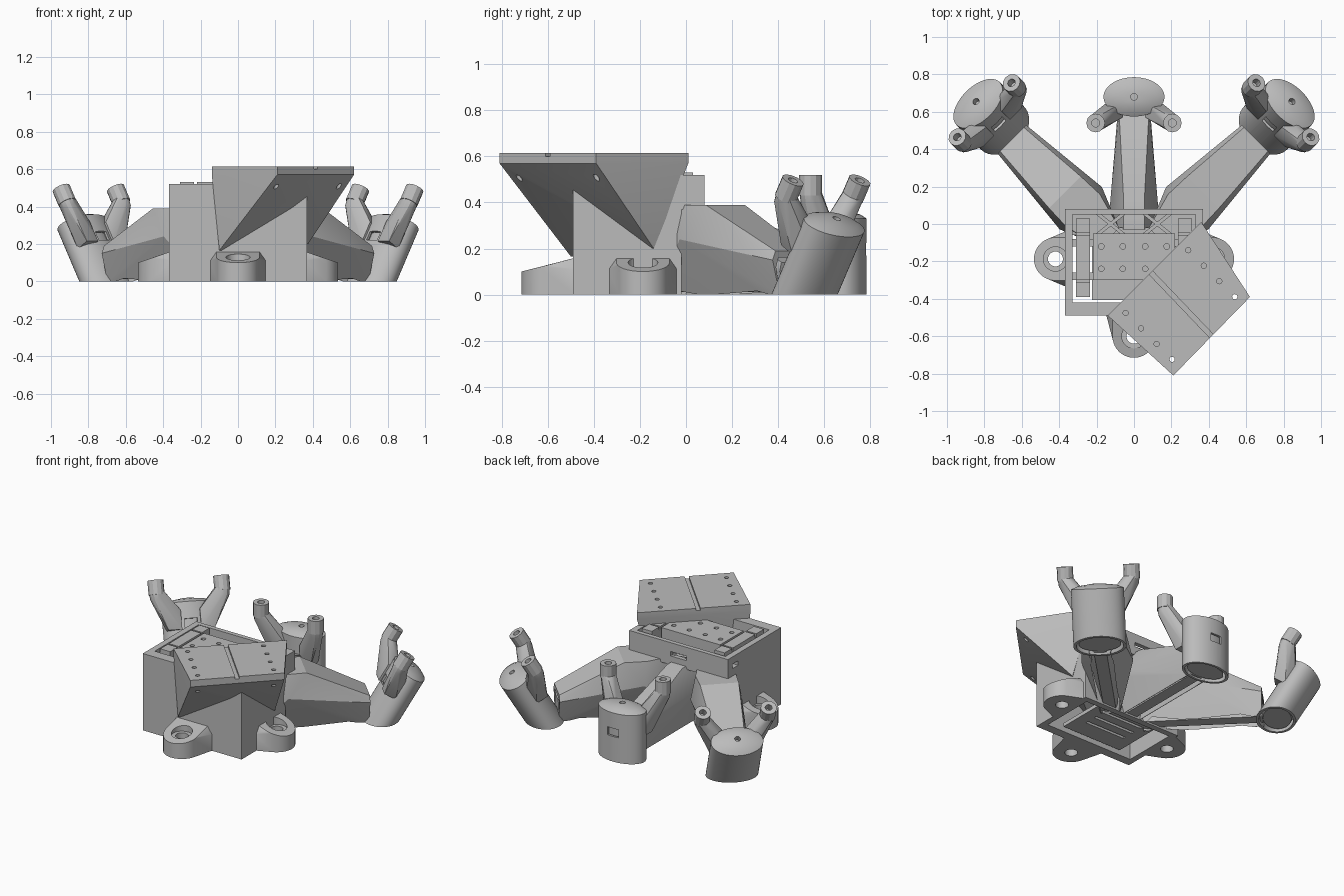
import bpy, bmesh
from math import radians, cos, sin, pi
from mathutils import Matrix, Vector

if "Cube" in bpy.data.objects:
    bpy.data.objects.remove(bpy.data.objects["Cube"], do_unlink=True)

GREY = (0.5, 0.5, 0.5, 1)
grey = bpy.data.materials.new("plain_grey")
grey.diffuse_color = GREY
grey.use_nodes = True
grey.node_tree.nodes["Principled BSDF"].inputs["Base Color"].default_value = GREY


def hull(name, points, matrix=Matrix()):
    """Convex solid around a few points."""
    bm = bmesh.new()
    for p in points:
        bm.verts.new(matrix @ Vector(p))
    result = bmesh.ops.convex_hull(bm, input=bm.verts)
    loose = [g for g in result["geom_interior"] if isinstance(g, bmesh.types.BMVert)]
    bmesh.ops.delete(bm, geom=loose, context="VERTS")
    bmesh.ops.dissolve_limit(bm, angle_limit=radians(1), verts=bm.verts, edges=bm.edges)
    bmesh.ops.recalc_face_normals(bm, faces=bm.faces)
    mesh = bpy.data.meshes.new(name)
    bm.to_mesh(mesh)
    bm.free()
    mesh.materials.append(grey)
    obj = bpy.data.objects.new(name, mesh)
    bpy.context.collection.objects.link(obj)
    return obj


def box(name, x, y, z, matrix=Matrix()):
    return hull(name, [(a, b, c) for a in x for b in y for c in z], matrix)


def ring(rx, ry, z, cx=0, cy=0, n=40):
    return [(cx + rx * cos(2 * pi * i / n), cy + ry * sin(2 * pi * i / n), z) for i in range(n)]


def tube(name, r, z, cx=0, cy=0, matrix=Matrix(), n=24):
    return hull(name, ring(r, r, z[0], cx, cy, n) + ring(r, r, z[1], cx, cy, n), matrix)


def cut(obj, *cutters):
    """Subtract the cutters and throw them away."""
    bpy.context.view_layer.objects.active = obj
    for cutter in cutters:
        cutter.hide_render = True
        mod = obj.modifiers.new("cut", "BOOLEAN")
        mod.operation = "DIFFERENCE"
        mod.solver = "EXACT"
        mod.object = cutter
        bpy.ops.object.modifier_apply(modifier=mod.name)
        bpy.data.objects.remove(cutter, do_unlink=True)
    return obj


def below(z):
    return box("c", (-2, 2), (-2, 2), (-1, z))


def spin(degrees):
    return Matrix.Rotation(radians(degrees), 4, "Z")


# Open housing with an overhanging collar at the back
housing = box("housing_walls", (-.37, .37), (-.49, -.02), (0, .38))
cut(housing, box("c", (-.33, .33), (-.43, -.06), (-.1, .5)))
collar = box("housing_collar", (-.37, .37), (-.49, .08), (.37, .52))
cut(collar, box("c", (-.33, .33), (-.42, .05), (.3, .6)),
    box("c", (-.06, .06), (.03, .1), (.43, .46)),
    box("c", (-.4, -.3), (-.03, .03), (.44, .47)))

# Slotted floor, drilled centre plate, side rails and braces inside the housing
floor = box("housing_floor", (-.225, .225), (-.405, -.05), (.015, .04))
cut(floor, *[box("c", (-.15, .15), (y, y + .02), (-.1, .1)) for y in (-.28, -.2, -.12)])
plate = box("centre_plate", (-.22, .22), (-.3, -.05), (.44, .53))
cut(plate, *[tube("c", .015, (.5, .6), x, y, n=12)
             for x in (-.175, -.06, .06, .175) for y in (-.12, -.24)])
for side, s in (("left", 1), ("right", -1)):
    rail = box(side + "_rail", (s * .235, s * .31), (-.39, .03), (.4, .53))
    cut(rail, *[box("c", (s * .2, s * .33), (y, y + .012), (.51, .6)) for y in (-.31, -.06)])
    for n, (a, b) in enumerate(((.05, .2), (.2, .05))):
        hull(f"{side}_brace_{n}", [(s * (x + d), y, z) for x, y in ((a, .06), (b, -.06))
                                   for d in (-.015, .015) for z in (.4, .44)])
for n, y in enumerate((-.28, -.1)):
    box(f"cross_beam_{n}", (-.34, .34), (y - .02, y + .02), (.38, .45))

# Screw ears, each drawn outwards along -y from its wall
for name, reach, matrix in (
        ("front_ear", .11, Matrix.Translation((0, -.49, 0))),
        ("left_ear", .05, Matrix.Translation((.37, -.187, 0)) @ spin(90)),
        ("right_ear", .05, Matrix.Translation((-.37, -.187, 0)) @ spin(-90))):
    tip = reach + .115
    arc = [p for p in ring(.115, .115, 0, 0, -reach) if p[1] <= -reach + .01]
    points = arc + [(x, y, .155 + .055 * y / tip) for x, y, z in arc]
    for s in (-1, 1):
        points += [(s * .15, .01, 0), (s * .15, .01, .11), (s * .115, .01, .16)]
    ear = hull(name, points, matrix)
    cut(ear, tube("c", .04, (-.1, .4), 0, -reach, matrix),
        tube("c", .065, (.105, .4), 0, -reach, matrix))

# Angled bracket: slab on top, wedge tapering down into the housing corner
corners = [(.36, .01), (.62, -.39), (.21, -.81), (-.14, -.49)]
bracket = hull("angled_bracket", [(x, y, z) for x, y in corners for z in (.57, .615)]
               + [(.375, -.14, .2), (-.1, -.5, .165)])
inner, outer = Vector((.09, -.26)), Vector((.415, -.6))
along = outer - inner
across = Vector((-along.y, along.x)).normalized() * .013
groove = [(*(p + k * across), z) for p in (inner - along * .2, outer + along * .2)
          for k in (-1, 1) for z in (.6, .7)]
drills = [tube("c", .014, (.3 if i == 3 else .58, .7), x0 + .083 * i, y0 - .083 * i, n=12)
          for x0, y0 in ((.29, -.14), (-.045, -.475)) for i in range(4)]
cut(bracket, hull("c", groove), *drills)


def leg(name, points, matrix):
    """Leg shell with a core beam, leaving a narrow groove underneath."""
    shell = hull(name, points, matrix)
    cut(shell, hull("c", [(x * .8, y, z - .03 if z > .05 else -.05) for x, y, z in points], matrix))
    beam = hull(name + "_core", [(x * .6, y, max(z - .05, .012)) for x, y, z in points], matrix)
    return shell, beam


def mirrored(points):
    return [(s * t, r, z) for t, r, z in points for s in (-1, 1)]


def pod(name, matrix, window_y, rise):
    """Oval pod with a two-armed fork; its local origin is the top centre."""
    body = hull(name + "_pod", ring(.163, .105, -.7, n=48) + ring(.163, .105, -.03, n=48)
                + ring(.12, .077, -.012, n=48) + ring(.03, .03, 0, n=48), matrix)
    cavity = hull("c", ring(.145, .09, -.8, n=48) + ring(.145, .09, -.06, n=48), matrix)
    window = box("c", (-.04, .04), window_y, (-.19, -.135), matrix)
    cut(body, cavity, window, tube("c", .018, (-.04, .1), matrix=matrix, n=16), below(0))
    core = hull(name + "_pod_core", ring(.13, .075, -.7) + ring(.13, .075, -.05), matrix)
    cut(core, below(.012))
    for side, s in (("left", 1), ("right", -1)):
        x, y = s * .205, -.14
        post = tube(f"{name}_{side}_fork_post", .05, (rise - .09, rise), x, y, matrix, 12)
        cut(post, tube("c", .022, (rise - .05, rise + .1), x, y, matrix, 12))
        foot = [(s * t, r, z) for t in (.06, .145) for r in (-.11, -.03) for z in (-.2, -.08)]
        hull(f"{name}_{side}_fork_arm", ring(.048, .048, rise - .07, x, y, 12)
             + ring(.042, .042, rise - .12, x, y, 12) + foot, matrix)


# Middle leg with its upright pod, window facing outwards
leg("middle_leg", mirrored([
    (.055, -.03, .39), (.055, .12, .39), (.08, .6, .21),
    (.13, -.03, .24), (.13, .08, .24), (.087, .6, .16),
    (.065, -.03, 0), (.065, .1, 0), (.065, .6, 0)]), Matrix())
pod("middle", Matrix.Translation((0, .68, .36)), (.05, .2), .16)

# Side legs with pods leaning outwards, windows facing inwards
for side, s in (("left", 1), ("right", -1)):
    turn = spin(-45 * s)
    leg(side + "_leg", mirrored([
        (.07, -.1, .39), (.125, .1, .39), (.12, .24, .39), (.09, .64, .19),
        (.07, -.1, .24), (.16, .12, .24), (.108, .64, .15),
        (.06, -.1, 0), (.065, .17, 0), (.065, .64, 0)]),
        Matrix.Translation((s * .2, 0, 0)) @ turn)
    pod(side, Matrix.Translation((s * .845, .655, .33)) @ turn
        @ Matrix.Rotation(radians(-31), 4, "X"), (-.2, -.05), .11)

# Smooth the round parts, keep edges crisp
bpy.ops.object.select_all(action="DESELECT")
for obj in bpy.context.collection.objects:
    if obj.type == "MESH" and grey.name in obj.data.materials:
        obj.select_set(True)
        bpy.context.view_layer.objects.active = obj
bpy.ops.object.shade_smooth_by_angle(angle=radians(25))
